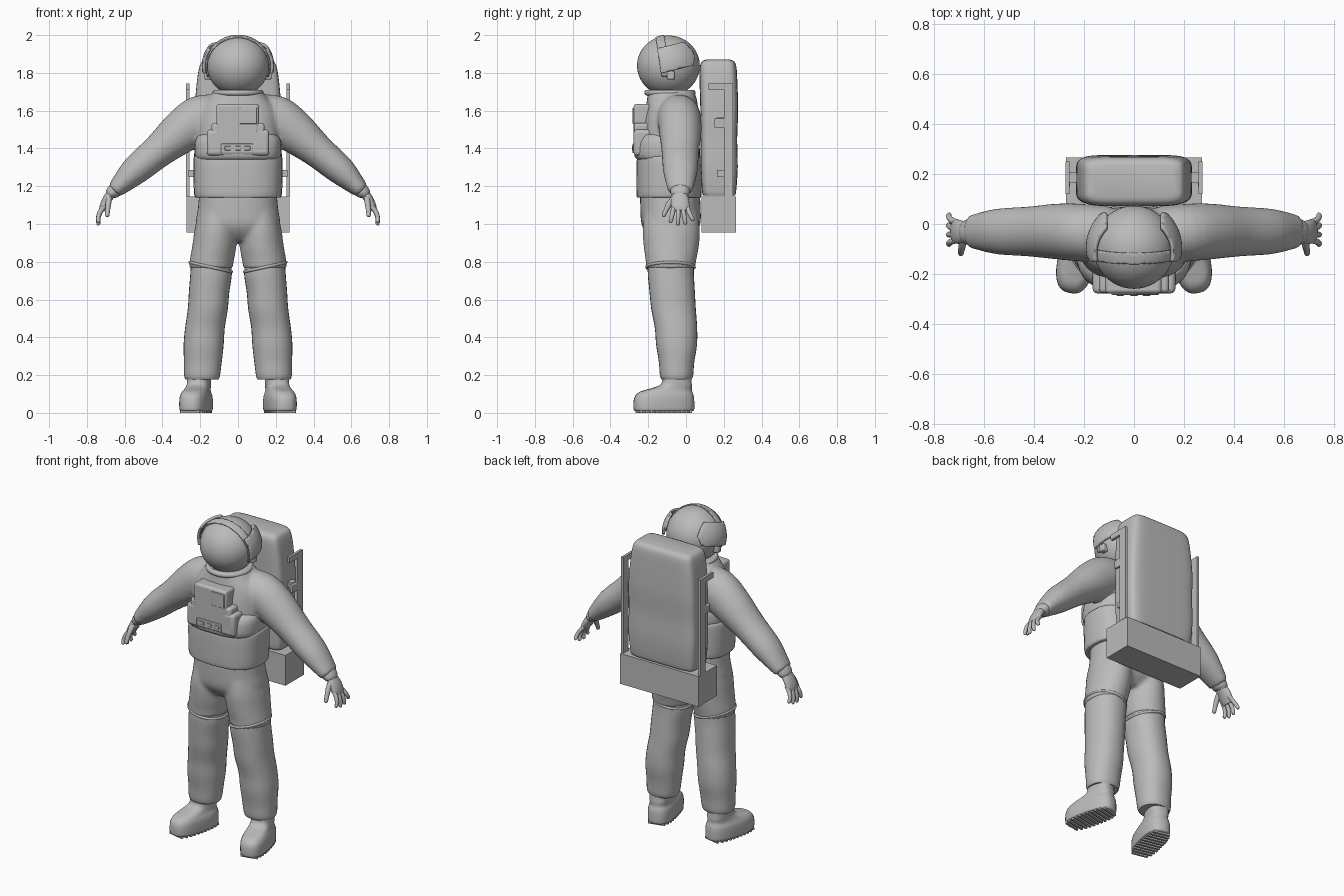
import bpy, bmesh, math
from mathutils import Vector, Matrix

cube = bpy.data.objects.get("Cube")
if cube:
    bpy.data.objects.remove(cube, do_unlink=True)

grey = bpy.data.materials.new("suit grey")
grey.use_nodes = True
grey.diffuse_color = (0.5, 0.5, 0.5, 1)
grey.node_tree.nodes["Principled BSDF"].inputs["Base Color"].default_value = (0.5, 0.5, 0.5, 1)


def finish(bm, name, mirror=False, voxel=0, bevel=0, thick=0):
    """Turn a bmesh into a smooth-shaded object with optional modifiers."""
    bmesh.ops.recalc_face_normals(bm, faces=bm.faces) if not thick else None
    me = bpy.data.meshes.new(name)
    bm.to_mesh(me)
    bm.free()
    me.materials.append(grey)
    ob = bpy.data.objects.new(name, me)
    bpy.context.collection.objects.link(ob)
    bpy.ops.object.select_all(action='DESELECT')
    ob.select_set(True)
    bpy.context.view_layer.objects.active = ob
    bpy.ops.object.shade_smooth_by_angle(angle=math.radians(40))
    if thick:
        m = ob.modifiers.new("Thickness", 'SOLIDIFY')
        m.thickness, m.offset = thick, 1
    if bevel:
        m = ob.modifiers.new("Bevel", 'BEVEL')
        m.width, m.segments = bevel, 3
    if mirror:
        ob.modifiers.new("Mirror", 'MIRROR')
    if voxel:
        m = ob.modifiers.new("Remesh", 'REMESH')
        m.mode, m.voxel_size, m.use_smooth_shade = 'VOXEL', voxel, True
        m = ob.modifiers.new("Smooth", 'SMOOTH')
        m.factor, m.iterations = 0.5, 6
    return ob


def spline(a, b, c, d, t):
    return 0.5 * (2 * b + (c - a) * t + (2 * a - 5 * b + 4 * c - d) * t * t + (3 * b - a - 3 * c + d) * t ** 3)


def loft(bm, rings, flat=True, power=2, side=1, n=32, steps=4):
    """Skin rings (x, y, z, radius_u, radius_v); flat rings lie level, others follow the path."""
    pts = []
    for i in range(len(rings) - 1):
        quad = [rings[max(0, min(len(rings) - 1, i + k))] for k in (-1, 0, 1, 2)]
        for s in range(steps):
            pts.append([spline(*v, s / steps) for v in zip(*quad)])
    pts.append(list(rings[-1]))
    loops = []
    for i, (x, y, z, ru, rv) in enumerate(pts):
        u, v = Vector((1, 0, 0)), Vector((0, 1, 0))
        if not flat:
            a, b = pts[max(0, i - 1)], pts[min(len(pts) - 1, i + 1)]
            t = (Vector(b[:3]) - Vector(a[:3])).normalized()
            u = (v - t * v.dot(t)).normalized()
            v = t.cross(u)
        loop = []
        for k in range(n):
            c, s = math.cos(math.tau * k / n), math.sin(math.tau * k / n)
            p = Vector((x, y, z)) + u * ru * math.copysign(abs(c) ** (2 / power), c) \
                + v * rv * math.copysign(abs(s) ** (2 / power), s)
            loop.append(bm.verts.new((p.x * side, p.y, p.z)))
        loops.append(loop)
    for a, b in zip(loops, loops[1:]):
        for k in range(n):
            bm.faces.new((a[k], a[(k + 1) % n], b[(k + 1) % n], b[k]))
    bm.faces.new(loops[0])
    bm.faces.new(loops[-1])


def lofted(name, rings, mirror=False, **kw):
    bm = bmesh.new()
    loft(bm, rings, **kw)
    return finish(bm, name, mirror)


def box(name, x, y, z, mirror=False, bevel=0):
    bm = bmesh.new()
    bmesh.ops.create_cube(bm, size=1)
    for v in bm.verts:
        v.co = [r[0] + (c + 0.5) * (r[1] - r[0]) for c, r in zip(v.co, (x, y, z))]
    return finish(bm, name, mirror, bevel=bevel)


def ring(name, centre, rx, ry, r, tilt=0, mirror=False):
    """Padded oval ring lying level, tilted about y."""
    bm = bmesh.new()
    n, m = 40, 10
    turn = Matrix.Rotation(tilt, 3, 'Y')
    vs = [[bm.verts.new(Vector(centre) + turn @ Vector((
        (rx + r * math.cos(b)) * math.cos(a), (ry + r * math.cos(b)) * math.sin(a), r * math.sin(b))))
        for b in (math.tau * j / m for j in range(m))] for a in (math.tau * i / n for i in range(n))]
    for i in range(n):
        for j in range(m):
            bm.faces.new((vs[i][j], vs[(i + 1) % n][j], vs[(i + 1) % n][(j + 1) % m], vs[i][(j + 1) % m]))
    return finish(bm, name, mirror)


# Suit top: torso with both sleeves blended in
bm = bmesh.new()
loft(bm, [(0, -.085, 1.32, .222, .15), (0, -.085, 1.42, .222, .15), (0, -.08, 1.53, .215, .15),
          (0, -.075, 1.61, .2, .14), (0, -.075, 1.67, .155, .13), (0, -.08, 1.71, .12, .12)], power=2.4)
arm = [(.1, -.04, 1.575, .11, .11), (.2, -.035, 1.555, .115, .125), (.3, -.03, 1.487, .112, .115),
       (.42, -.03, 1.388, .1, .09), (.54, -.03, 1.287, .092, .078), (.62, -.03, 1.21, .075, .055),
       (.655, -.03, 1.175, .065, .042)]
for s in (1, -1):
    loft(bm, arm, flat=False, side=s)
finish(bm, "suit_top", voxel=.011)

# Waist section and its hem
lofted("waist", [(0, -.09, 1.14, .222, .165), (0, -.09, 1.155, .232, .172), (0, -.09, 1.25, .236, .173),
                 (0, -.09, 1.345, .236, .17), (0, -.09, 1.36, .226, .16)], power=2.6)

# Trousers: hips and thighs blended together
bm = bmesh.new()
loft(bm, [(0, -.085, 1.17, .205, .158), (0, -.082, 1.08, .213, .16), (0, -.08, 1, .224, .156),
          (0, -.08, .95, .2, .13), (0, -.08, .91, .13, .09)], power=2.3)
for s in (1, -1):
    loft(bm, [(.11, -.08, 1.06, .1, .14), (.118, -.078, .97, .112, .152), (.126, -.078, .88, .117, .146),
              (.14, -.08, .8, .117, .133), (.143, -.082, .765, .115, .13)], side=s)
finish(bm, "trousers", voxel=.011)
ring("knee_seam", (.144, -.082, .772), .113, .126, .008, -.22, True)

# Lower legs, gently creased
lofted("lower_leg", [(.143, -.08, .8, .105, .122), (.143, -.08, .73, .11, .122), (.153, -.073, .64, .107, .12),
                     (.16, -.066, .55, .106, .118), (.175, -.053, .45, .105, .112), (.182, -.05, .36, .106, .108),
                     (.186, -.05, .27, .1, .094), (.19, -.05, .2, .095, .088), (.19, -.05, .178, .088, .08)],
       True, power=2.2)

# Boots turned outward, with tread bars under the sole
splay = Matrix.Rotation(math.radians(13), 4, 'Z')


def place_boot(ob):
    ob.data.transform(Matrix.Translation((.195, 0, 0)) @ splay)


place_boot(lofted("boot", [
    (0, -.12, .01, .07, .155), (0, -.12, .02, .076, .162), (0, -.12, .06, .077, .162), (0, -.117, .09, .074, .156),
    (0, -.108, .112, .066, .14), (0, -.088, .125, .062, .118), (0, -.06, .142, .06, .09), (0, -.05, .165, .06, .077),
    (0, -.05, .21, .06, .075)], True, power=2.7))
for i in range(11):
    y = -.255 + i * .027
    w = .07 * (1 - abs((y + .12) / .165) ** 3) ** .4
    place_boot(box("tread_bar", (-w, w), (y - .007, y + .007), (0, .014), True))

# Gloves: cuff, palm, four fingers and a thumb
ring_cuff = [(.635, -.03, 1.195, .055, .042), (.665, -.032, 1.165, .05, .036), (.675, -.033, 1.15, .042, .028)]
lofted("glove_cuff", ring_cuff, True, flat=False)
lofted("palm", [(.66, -.032, 1.175, .035, .025), (.69, -.032, 1.135, .046, .024), (.712, -.03, 1.095, .048, .02),
                (.722, -.03, 1.07, .04, .014)], True, flat=False)
for i in range(4):
    y, dy, length = -.064 + i * .023, -.012 + i * .011, (.085, .098, .094, .075)[i]
    path = [(.7, y, 1.1, .012, .012), (.726, y + dy * .4, 1.07, .0125, .0125),
            (.739, y + dy, 1.08 - length * .5, .0115, .0115), (.739, y + dy * 1.5, 1.098 - length, .01, .01),
            (.737, y + dy * 1.6, 1.092 - length, .004, .004)]
    lofted("finger", path, True, flat=False, n=12)
lofted("thumb", [(.682, -.055, 1.145, .016, .016), (.686, -.085, 1.11, .016, .015), (.69, -.105, 1.075, .013, .013),
                 (.692, -.118, 1.045, .011, .011), (.692, -.121, 1.038, .004, .004)], True, flat=False, n=12)

# Chest harness band, control unit and its raised details
lofted("chest_band", [(0, -.1, 1.335, .215, .15), (0, -.1, 1.36, .228, .173), (0, -.1, 1.42, .23, .17),
                      (0, -.1, 1.455, .222, .155), (0, -.1, 1.475, .2, .14)], power=2.8)
box("control_unit_base", (-.165, .165), (-.277, -.15), (1.362, 1.5), bevel=.018)
box("control_unit_step", (-.14, .14), (-.275, -.15), (1.42, 1.535), bevel=.015)
box("control_unit_top", (-.115, .11), (-.277, -.15), (1.45, 1.635), bevel=.014)
box("control_flap", (.01, .1), (-.283, -.26), (1.53, 1.615), bevel=.004)
box("control_display", (-.09, .08), (-.283, -.26), (1.375, 1.425), bevel=.004)
for x in (-.055, 0, .05):
    box("control_switch", (x - .016, x + .016), (-.287, -.27), (1.39, 1.412), bevel=.003)

# Neck ring and helmet dome
ring("neck_ring", (0, -.085, 1.695), .12, .12, .016)
HEAD = Vector((0, -.093, 1.838))


def dome(size, segments=64):
    bm = bmesh.new()
    bmesh.ops.create_uvsphere(bm, u_segments=segments, v_segments=segments // 2, radius=1)
    bmesh.ops.scale(bm, vec=size, verts=bm.verts)
    bmesh.ops.translate(bm, vec=HEAD, verts=bm.verts)
    return bm


finish(dome((.163, .166, .16)), "helmet")


def shell(name, planes, size, thick, mirror=False):
    """Keep the piece of an outer dome that lies behind every cutting plane."""
    bm = dome(size)
    for co, no in planes:
        bmesh.ops.bisect_plane(bm, geom=bm.verts[:] + bm.edges[:] + bm.faces[:],
                               plane_co=co, plane_no=no, clear_outer=True)
    return finish(bm, name, mirror, thick=thick)


# Visor brow and tilted side shades
front = ((0, -.145, 1.9), (0, -1, -.16))
shell("visor_brow", [front, ((0, -.1, 1.9), (0, 1, .16)), ((0, 0, 1.78), (0, 0, -1))], (.168, .166, .158), .007)
shell("side_shade", [front, ((.105, 0, 0), (-1, 0, 0)), ((0, .04, 1.9), (0, 1, -.15)),
                     ((0, -.05, 1.82), (0, .25, -1)), ((0, -.05, 1.947), (0, -.25, 1))],
      (.178, .175, .168), .014, True)
box("shade_hinge", (.14, .178), (-.1, -.06), (1.765, 1.81), True, .008)

# Life-support pack
lofted("backpack", [(0, .175, 1.15, .212, .08), (0, .175, 1.17, .222, .09), (0, .176, 1.3, .232, .098),
                    (0, .174, 1.45, .23, .097), (0, .176, 1.6, .23, .1), (0, .172, 1.75, .218, .1),
                    (0, .17, 1.83, .205, .097), (0, .17, 1.86, .19, .085), (0, .17, 1.87, .165, .065)],
       power=6, n=64)
box("pack_base", (-.272, .272), (.082, .265), (.955, 1.145))

# Side rails with top arm, catch and mounts
box("side_rail", (.258, .274), (.2, .25), (1.145, 1.745), True)
box("rail_arm", (.258, .274), (.12, .205), (1.71, 1.745), True)
box("rail_catch", (.255, .274), (.15, .205), (1.51, 1.56), True, .004)
for z in (1.25, 1.53):
    box("rail_mount", (.21, .262), (.165, .205), (z, z + .035), True)
